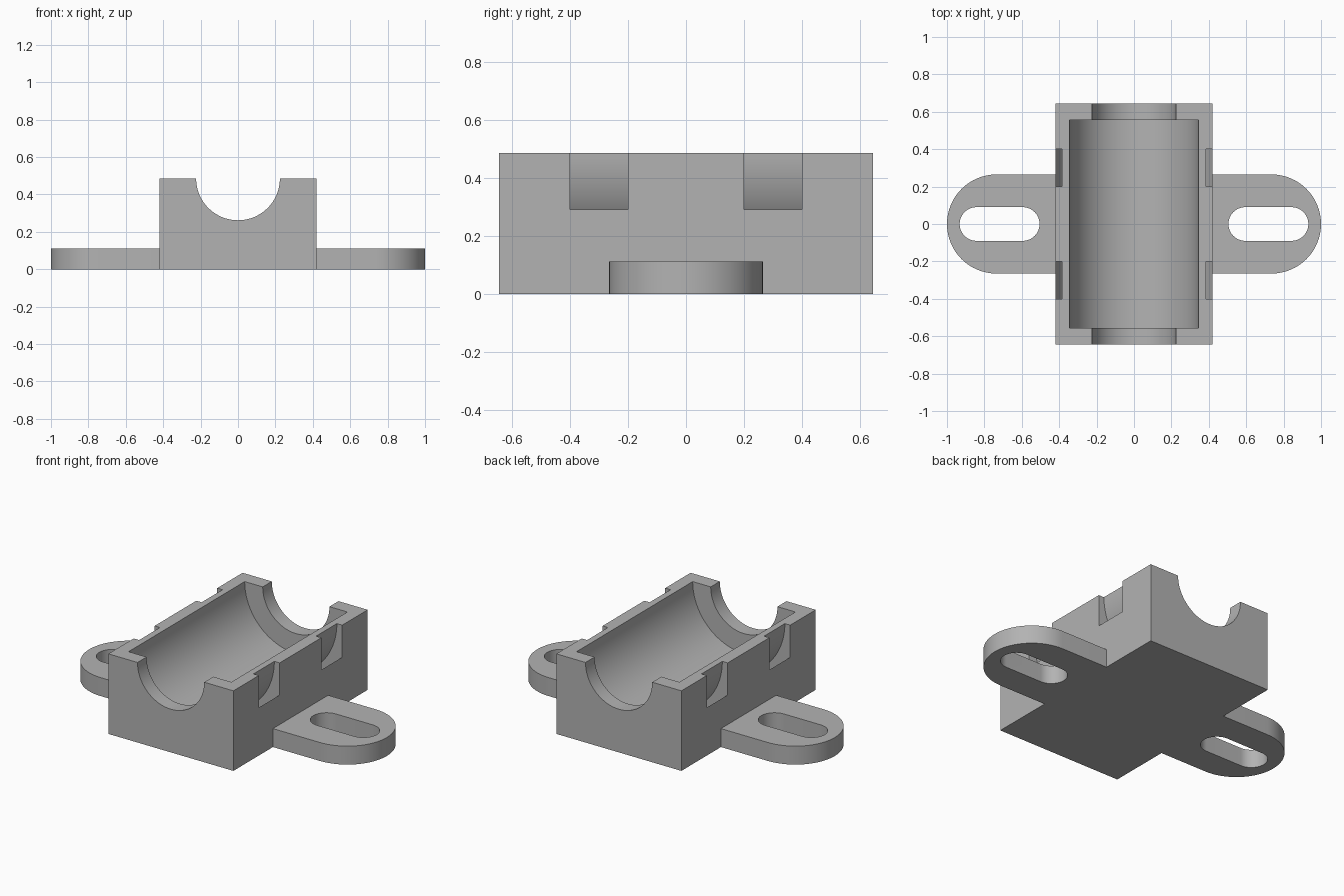
import bpy, bmesh
from math import sin, cos, pi
from mathutils import Vector

if "Cube" in bpy.data.objects:
    bpy.data.objects.remove(bpy.data.objects["Cube"])

HALF_X, HALF_Y, TOP = 0.42, 0.644, 0.486   # block size; bores are centred at TOP


def arc(cx, cy, r, start, end, n=48):
    return [(cx + r * cos(start + (end - start) * i / n),
             cy + r * sin(start + (end - start) * i / n)) for i in range(n + 1)]


def stadium(x0, x1, r):
    return arc(x1, 0, r, -pi / 2, pi / 2, 32) + arc(x0, 0, r, pi / 2, 1.5 * pi, 32)


def prism(name, outline, lo, hi, axis):
    """Extrude a closed outline along z (outline in x, y) or y (outline in x, z)."""
    bm = bmesh.new()
    place = (lambda a, b: (a, b, lo)) if axis == "z" else (lambda a, b: (a, lo, b))
    face = bm.faces.new([bm.verts.new(place(a, b)) for a, b in outline])
    moved = bmesh.ops.extrude_face_region(bm, geom=[face])["geom"]
    shift = Vector((0, 0, hi - lo)) if axis == "z" else Vector((0, hi - lo, 0))
    bmesh.ops.translate(bm, vec=shift, verts=[g for g in moved if isinstance(g, bmesh.types.BMVert)])
    bmesh.ops.recalc_face_normals(bm, faces=bm.faces)
    mesh = bpy.data.meshes.new(name)
    bm.to_mesh(mesh)
    bm.free()
    obj = bpy.data.objects.new(name, mesh)
    bpy.context.collection.objects.link(obj)
    return obj


def combine(target, tool, operation):
    mod = target.modifiers.new(tool.name, "BOOLEAN")
    mod.operation, mod.solver, mod.object = operation, "EXACT", tool
    bpy.context.view_layer.objects.active = target
    bpy.ops.object.modifier_apply(modifier=mod.name)
    bpy.data.objects.remove(tool)


# Block with a rounded mounting plate running through its foot
block = prism("bearing_block", [(-HALF_X, 0), (HALF_X, 0), (HALF_X, TOP), (-HALF_X, TOP)],
              -HALF_Y, HALF_Y, "y")
combine(block, prism("mounting_plate", stadium(-0.735, 0.735, 0.265), 0, 0.112, "z"), "UNION")

# Slotted screw holes in the two lugs
for side in (-1, 1):
    ends = sorted((side * 0.595, side * 0.842))
    combine(block, prism("screw_slot", stadium(*ends, 0.09), -0.1, 0.3, "z"), "DIFFERENCE")

# Wide bearing seat and the narrower shaft opening through both ends
for name, radius, reach in (("bearing_seat", 0.345, 0.557), ("shaft_opening", 0.224, 0.8)):
    outline = arc(0, TOP, radius, pi, 2 * pi, 64) + [(radius, 0.7), (-radius, 0.7)]
    combine(block, prism(name, outline, -reach, reach, "y"), "DIFFERENCE")

# Curved strap channels that pass under the seat and open at the sides
INNER, OUTER = 0.384, 0.463
channel = (arc(0, TOP, OUTER, pi, 2 * pi, 64) + [(OUTER, 0.7), (INNER, 0.7)]
           + arc(0, TOP, INNER, 2 * pi, pi, 64) + [(-INNER, 0.7), (-OUTER, 0.7)])
for y in (-0.3, 0.3):
    combine(block, prism("strap_channel", channel, y - 0.1, y + 0.1, "y"), "DIFFERENCE")

# Plain grey finish
grey = bpy.data.materials.new("plain_grey")
grey.use_nodes = True
colour = (0.45, 0.45, 0.45, 1)
grey.diffuse_color = colour
grey.node_tree.nodes["Principled BSDF"].inputs["Base Color"].default_value = colour
block.data.materials.clear()
block.data.materials.append(grey)
for poly in block.data.polygons:
    poly.material_index = 0

bpy.ops.object.select_all(action="DESELECT")
block.select_set(True)
bpy.context.view_layer.objects.active = block
bpy.ops.object.shade_smooth_by_angle()
